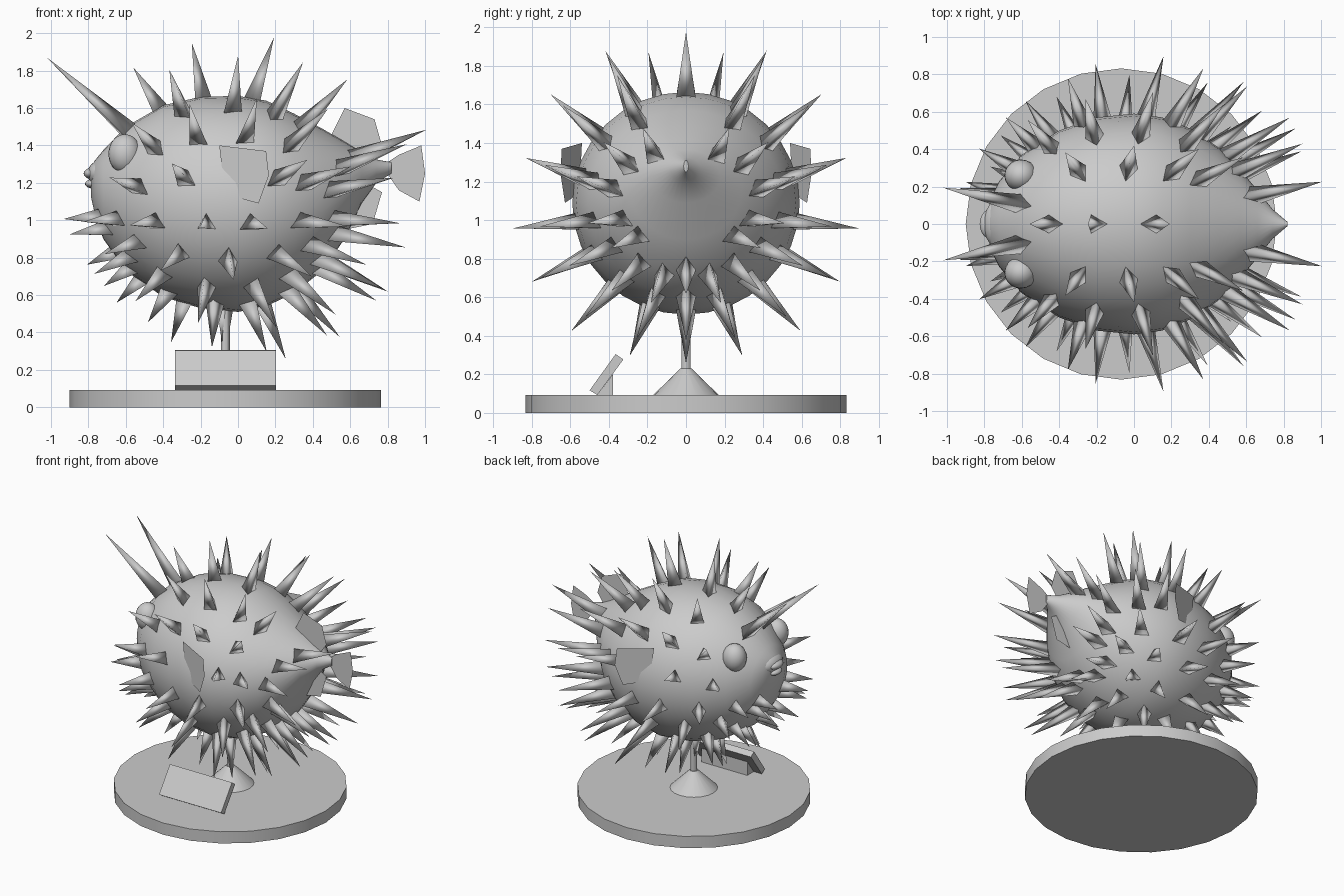
import bpy, bmesh, math
from mathutils import Vector, Matrix
from mathutils.bvhtree import BVHTree

if "Cube" in bpy.data.objects:
    bpy.data.objects.remove(bpy.data.objects["Cube"])

grey = bpy.data.materials.new("plain_grey")
grey.diffuse_color = (0.6, 0.6, 0.6, 1)
grey.use_nodes = True
grey.node_tree.nodes["Principled BSDF"].inputs["Base Color"].default_value = grey.diffuse_color


def finish(name, bm, smooth=0):
    """Make an object; smooth is the sharp-edge angle, 0 keeps it flat."""
    bmesh.ops.recalc_face_normals(bm, faces=bm.faces)
    me = bpy.data.meshes.new(name)
    bm.to_mesh(me)
    bm.free()
    me.materials.append(grey)
    ob = bpy.data.objects.new(name, me)
    bpy.context.collection.objects.link(ob)
    if smooth:
        bpy.ops.object.select_all(action='DESELECT')
        ob.select_set(True)
        bpy.context.view_layer.objects.active = ob
        bpy.ops.object.shade_smooth_by_angle(angle=math.radians(smooth))
    return ob


def prism(name, pts, offset):
    """Extrude a flat 3D outline along an offset."""
    bm = bmesh.new()
    face = bm.faces.new([bm.verts.new(Vector(p) - Vector(offset) / 2) for p in pts])
    ext = bmesh.ops.extrude_face_region(bm, geom=[face])
    bmesh.ops.translate(bm, vec=offset,
                        verts=[g for g in ext["geom"] if isinstance(g, bmesh.types.BMVert)])
    return finish(name, bm)


def sheet(name, pts):
    """A single flat face."""
    bm = bmesh.new()
    bm.faces.new([bm.verts.new(p) for p in pts])
    return finish(name, bm)


def cylinder(name, r1, r2, z0, z1, sides):
    bm = bmesh.new()
    bmesh.ops.create_cone(bm, cap_ends=True, segments=sides, radius1=r1, radius2=r2,
                          depth=z1 - z0, matrix=Matrix.Translation((-0.068, 0, (z0 + z1) / 2)))
    return finish(name, bm, 30)


def ellipsoid(name, pos, size):
    bm = bmesh.new()
    bmesh.ops.create_uvsphere(bm, u_segments=20, v_segments=12, radius=1,
                              matrix=Matrix.Translation(pos) @ Matrix.Diagonal((*size, 1)))
    return finish(name, bm, 40)


# Display stand
cylinder("stand_base", 0.832, 0.832, 0, 0.092, 24)
cylinder("stand_cone", 0.17, 0.03, 0.092, 0.23, 20)
cylinder("stand_rod", 0.024, 0.024, 0.2, 0.6, 12)

# Tilted plaque and its prop
prism("plaque", [(-0.067, y, z) for y, z in
                 ((-0.5, 0.117), (-0.365, 0.305), (-0.325, 0.277), (-0.46, 0.093))], (0.54, 0, 0))
prism("plaque_prop", [(-0.067, y, z) for y, z in
                      ((-0.46, 0.093), (-0.38, 0.093), (-0.38, 0.2))], (0.4, 0, 0))

# Body: elliptical sections along x as (x, top, bottom, half width)
sections = [
    (-0.785, 1.28, 1.12, 0.05), (-0.765, 1.32, 1.03, 0.14), (-0.72, 1.375, 0.9, 0.23),
    (-0.6, 1.5, 0.73, 0.37), (-0.4, 1.615, 0.59, 0.5), (-0.2, 1.66, 0.53, 0.57),
    (0, 1.665, 0.51, 0.59), (0.15, 1.64, 0.54, 0.57), (0.3, 1.57, 0.61, 0.51),
    (0.45, 1.49, 0.73, 0.41), (0.57, 1.42, 0.9, 0.29), (0.66, 1.365, 1.09, 0.18),
    (0.74, 1.325, 1.2, 0.08), (0.82, 1.31, 1.25, 0.012)]
N = 32
bm = bmesh.new()
rings = []
for x, top, bot, w in sections:
    rings.append([bm.verts.new((x, w * math.sin(a), (top + bot) / 2 + (top - bot) / 2 * math.cos(a)))
                  for a in (2 * math.pi * i / N for i in range(N))])
for r, s in zip(rings, rings[1:]):
    for i in range(N):
        j = (i + 1) % N
        bm.faces.new((r[i], r[j], s[j], s[i]))
bm.faces.new(rings[0])
bm.faces.new(rings[-1])
bmesh.ops.recalc_face_normals(bm, faces=bm.faces)
surface = BVHTree.FromBMesh(bm)
finish("body", bm, 40)

# Snout, mouth and eyes
ellipsoid("snout", (-0.72, 0, 1.25), (0.085, 0.13, 0.075))
ellipsoid("upper_lip", (-0.775, 0, 1.25), (0.05, 0.075, 0.032))
ellipsoid("lower_lip", (-0.77, 0, 1.195), (0.048, 0.065, 0.026))
for side, s in (("left", 1), ("right", -1)):
    ellipsoid("eye_" + side, (-0.605, s * 0.26, 1.355), (0.088, 0.085, 0.105))

# Paper-thin fins
for name, outline in (
        ("tail_fin", [(0.77, 1.29), (0.86, 1.35), (0.98, 1.4), (1.0, 1.25), (0.97, 1.1), (0.86, 1.16)]),
        ("dorsal_fin", [(0.48, 1.42), (0.57, 1.6), (0.73, 1.54), (0.77, 1.4), (0.7, 1.3)]),
        ("anal_fin", [(0.68, 1.2), (0.77, 1.15), (0.72, 0.98), (0.57, 0.95), (0.5, 1.0)])):
    sheet(name, [(x, 0, z) for x, z in outline])
for side, s in (("left", 1), ("right", -1)):
    sheet("side_fin_" + side, [(x, s * y, z) for x, y, z in
          ((-0.1, 0.54, 1.4), (0.15, 0.645, 1.37), (0.165, 0.651, 1.24), (0.11, 0.628, 1.09),
           (-0.07, 0.553, 1.14))])

# Spines: rows around the body axis, each listing angles from the nose backwards
centre = Vector((-0.1, 0, 1.02))
rows = {0: (60, 81, 107), 26: (73, 96, 116, 130, 155), 48: (58, 80, 102, 124, 150),
        70: (46, 73, 118, 132, 147), 94: (13, 29, 54, 83, 106, 132, 152),
        113: (17, 40, 67, 95, 121, 140, 157), 135: (33, 55, 82, 110, 130, 148),
        158: (33, 58, 87, 108, 130, 150), 180: (20, 40, 69, 92, 115, 135, 156)}
bm = bmesh.new()


def add_spine(direction, length):
    """Three-sided spine standing out from the skin by the given length."""
    d = direction.normalized()
    hit = surface.ray_cast(centre, d)[0]
    start, tip = hit - d * 0.03, hit + d * length
    rot = d.to_track_quat('Z', 'Y').to_matrix().to_4x4()
    bmesh.ops.create_cone(bm, cap_ends=True, segments=3, radius1=0.062, radius2=0.0,
                          depth=(tip - start).length,
                          matrix=Matrix.Translation((start + tip) / 2) @ rot)


for phi, angles in rows.items():
    p = math.radians(phi)
    for deg in angles:
        a = math.radians(deg)
        length = 0.31 - 0.11 * math.cos(a) - (0.05 if phi > 150 else 0)
        for s in ((1,) if phi in (0, 180) else (1, -1)):
            add_spine(Vector((-math.cos(a), s * math.sin(a) * math.sin(p),
                              math.sin(a) * math.cos(p))), length)
# Long brow spines
for s in (1, -1):
    add_spine(Vector((-0.9, s * 0.19, 0.83)), 0.58)
finish("spines", bm, 125)
